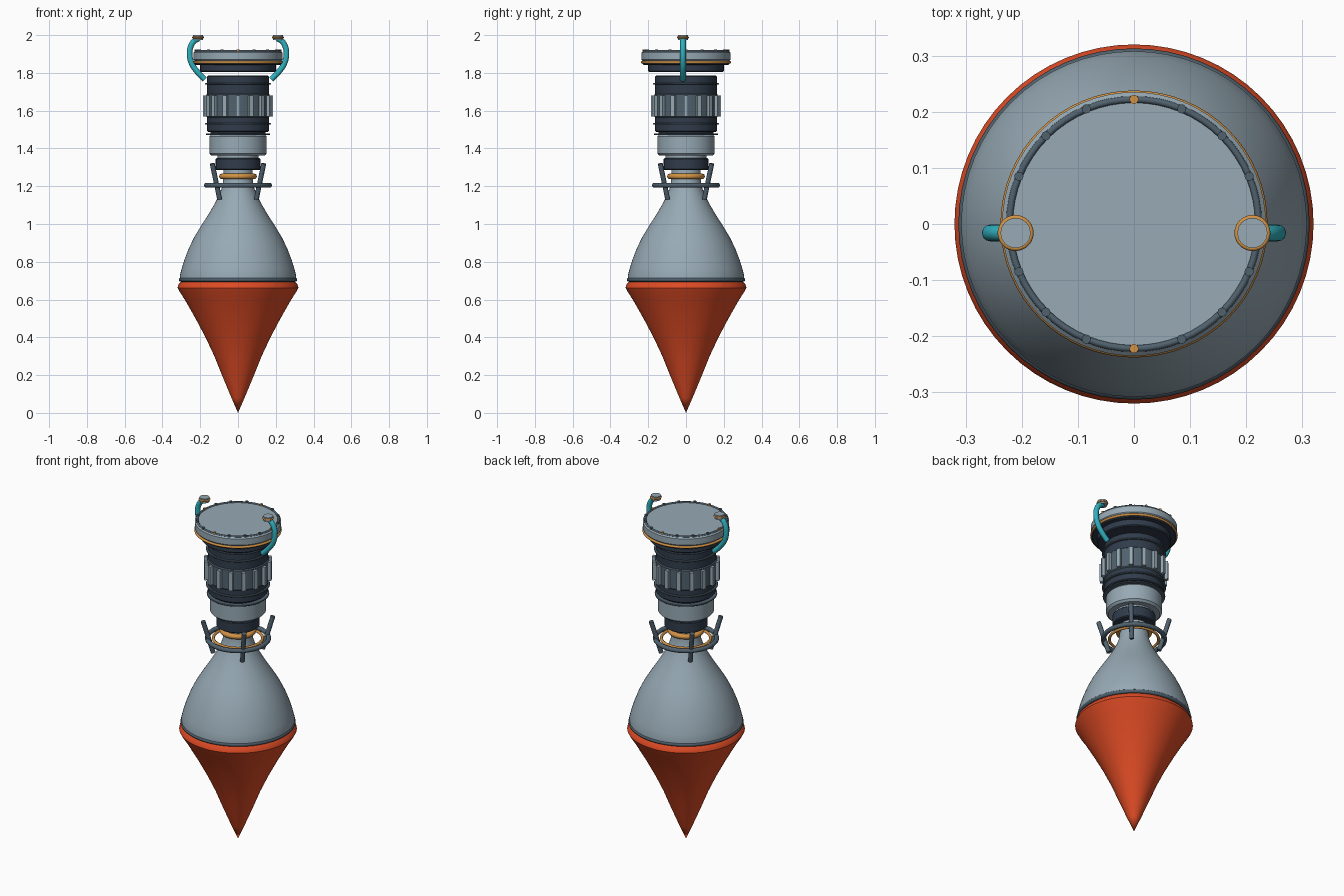
import bpy
import math
from mathutils import Vector

cube = bpy.data.objects.get("Cube")
if cube:
    bpy.data.objects.remove(cube, do_unlink=True)


def material(name, r, g, b):
    m = bpy.data.materials.new(name)
    m.use_nodes = True
    m.diffuse_color = (r, g, b, 1)
    m.node_tree.nodes["Principled BSDF"].inputs["Base Color"].default_value = (r, g, b, 1)
    return m


STEEL = material("pale_steel", 0.31, 0.40, 0.46)
SLATE = material("slate", 0.08, 0.12, 0.155)
NAVY = material("dark_navy", 0.03, 0.045, 0.07)
COPPER = material("copper", 0.65, 0.29, 0.06)
FLAME = material("flame_red", 0.72, 0.07, 0.018)
TEAL = material("teal", 0.03, 0.43, 0.52)


def finish(obj, name, mat):
    obj.name = name
    obj.data.materials.append(mat)
    bpy.ops.object.select_all(action="DESELECT")
    obj.select_set(True)
    bpy.context.view_layer.objects.active = obj
    bpy.ops.object.shade_smooth_by_angle(angle=math.radians(35))
    return obj


def lathe(name, profile, mat, n=64):
    """Revolve (radius, height) points, listed from bottom to top."""
    verts, faces, rings = [], [], []
    for r, z in profile:
        count = n if r > 0 else 1
        rings.append([len(verts) + i for i in range(count)])
        for i in range(count):
            a = math.tau * i / n
            verts.append((r * math.cos(a), r * math.sin(a), z))
    for lo, hi in zip(rings, rings[1:]):
        for i in range(n):
            j = (i + 1) % n
            ids = [lo[i % len(lo)], lo[j % len(lo)], hi[j % len(hi)], hi[i % len(hi)]]
            faces.append(list(dict.fromkeys(ids)))
    mesh = bpy.data.meshes.new(name)
    mesh.from_pydata(verts, [], faces)
    obj = bpy.data.objects.new(name, mesh)
    bpy.context.collection.objects.link(obj)
    return finish(obj, name, mat)


def drum(name, r, z0, z1, mat, bevel=0.005):
    return lathe(name, [(0, z0), (r - bevel, z0), (r, z0 + bevel),
                        (r, z1 - bevel), (r - bevel, z1), (0, z1)], mat)


def ring(name, r, tube, z, mat, x=0, y=0):
    bpy.ops.mesh.primitive_torus_add(major_radius=r, minor_radius=tube, location=(x, y, z),
                                     major_segments=64, minor_segments=12)
    return finish(bpy.context.object, name, mat)


def rod(name, start, end, r, mat):
    a, b = Vector(start), Vector(end)
    bpy.ops.mesh.primitive_cylinder_add(vertices=16, radius=r, depth=(b - a).length,
                                        location=(a + b) / 2)
    bpy.context.object.rotation_euler = (b - a).to_track_quat("Z", "Y").to_euler()
    return finish(bpy.context.object, name, mat)


def polar(r, angle, z):
    return (r * math.cos(angle), r * math.sin(angle), z)


# Exhaust flame and bell nozzle
lathe("flame", [(0, 0), (0.035, 0.08), (0.085, 0.2), (0.125, 0.3), (0.172, 0.4), (0.225, 0.5),
                (0.282, 0.6), (0.308, 0.64), (0.32, 0.662), (0.315, 0.68), (0.3, 0.695),
                (0, 0.695)], FLAME)
lathe("nozzle", [(0, 0.7), (0.308, 0.7), (0.308, 0.725), (0.298, 0.765), (0.284, 0.81),
                 (0.261, 0.87), (0.232, 0.93), (0.196, 0.99), (0.157, 1.05), (0.122, 1.11),
                 (0.097, 1.16), (0.083, 1.2), (0.078, 1.24), (0.078, 1.3)], STEEL)
ring("nozzle_lip", 0.302, 0.011, 0.705, SLATE)

# Throat collar and support ring with four leaning struts
ring("throat_ring", 0.085, 0.015, 1.252, COPPER)
ring("support_ring", 0.167, 0.013, 1.205, SLATE)
ring("support_inner_ring", 0.134, 0.008, 1.205, COPPER)
for k in range(4):
    a = math.radians(45 + 90 * k)
    rod("strut", polar(0.137, a, 1.13), polar(0.193, a, 1.32), 0.013, SLATE)

# Stacked engine body
drum("throat_collar", 0.118, 1.285, 1.35, NAVY)
drum("collar_spacer", 0.108, 1.34, 1.37, STEEL)
drum("lower_chamber", 0.152, 1.362, 1.475, STEEL, 0.012)
drum("lower_flange", 0.17, 1.47, 1.478, SLATE, 0.002)
drum("chamber_base", 0.145, 1.475, 1.5, NAVY)
drum("chamber_lower", 0.163, 1.488, 1.57, NAVY)
drum("chamber_middle", 0.168, 1.565, 1.69, SLATE)
drum("chamber_upper", 0.163, 1.68, 1.785, NAVY)
for z in (1.53, 1.742):
    drum("chamber_flange", 0.174, z - 0.004, z + 0.004, SLATE, 0.002)

# Vertical lugs around the chamber
for k in range(16):
    a = math.tau * k / 16
    bpy.ops.mesh.primitive_cube_add(size=1, location=polar(0.174, a, 1.625), rotation=(0, 0, a))
    bpy.context.object.scale = (0.024, 0.022, 0.11)
    finish(bpy.context.object, "lug", STEEL)

# Top plate with bolted rim
drum("plate_neck", 0.2, 1.805, 1.855, NAVY)
drum("plate_underside", 0.23, 1.843, 1.865, NAVY)
ring("plate_trim", 0.231, 0.007, 1.856, COPPER)
drum("top_plate", 0.235, 1.862, 1.915, STEEL, 0.008)
ring("rim", 0.222, 0.006, 1.915, SLATE)
for k in range(16):
    a = math.tau * k / 16
    rod("bolt", polar(0.222, a, 1.91), polar(0.222, a, 1.924), 0.008,
        SLATE if k % 4 else COPPER)

# Mirrored feed pipes with capped ends
for side in (-1, 1):
    path = [(0.175, 1.765), (0.215, 1.805), (0.245, 1.85), (0.256, 1.9), (0.248, 1.945),
            (0.23, 1.97), (0.208, 1.982)]
    curve = bpy.data.curves.new("feed_pipe", "CURVE")
    curve.dimensions = "3D"
    curve.bevel_depth = 0.015
    curve.bevel_resolution = 4
    curve.use_fill_caps = True
    spline = curve.splines.new("BEZIER")
    spline.bezier_points.add(len(path) - 1)
    for p, (x, z) in zip(spline.bezier_points, path):
        p.co = (side * x, -0.016, z)
        p.handle_left_type = p.handle_right_type = "AUTO"
    curve.materials.append(TEAL)
    bpy.context.collection.objects.link(bpy.data.objects.new("feed_pipe", curve))
    x = side * 0.211
    rod("pipe_cap", (x, -0.016, 1.974), (x, -0.016, 2.0), 0.027, STEEL)
    ring("pipe_cap_ring", 0.027, 0.005, 1.988, COPPER, x, -0.016)
